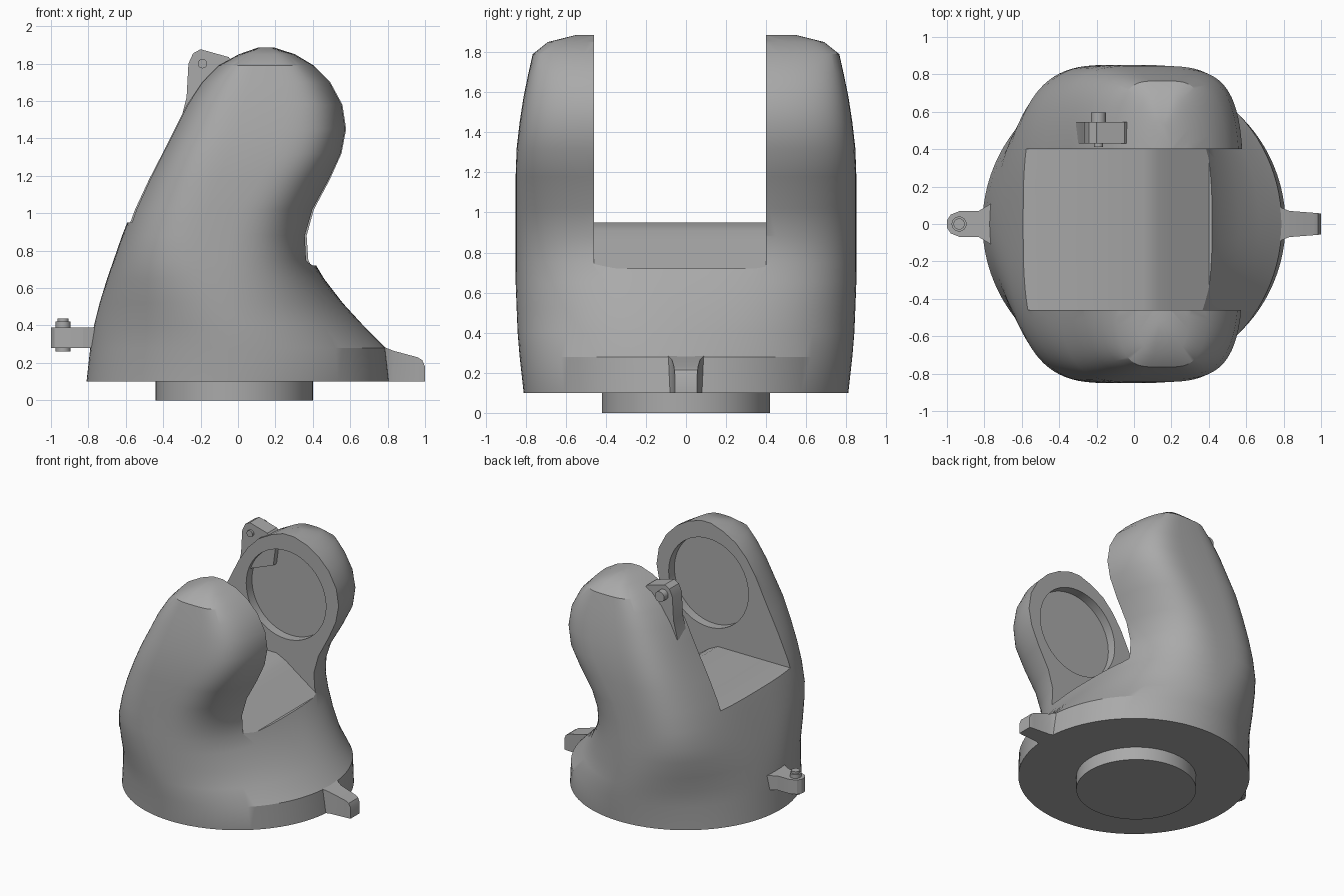
import bpy
import bmesh
from math import cos, sin, pi, radians, copysign
from mathutils import Matrix

cube = bpy.data.objects.get("Cube")
if cube:
    bpy.data.objects.remove(cube, do_unlink=True)

grey = bpy.data.materials.new("plain grey")
grey.use_nodes = True
tone = (0.4, 0.4, 0.4, 1)
grey.diffuse_color = tone
grey.node_tree.nodes["Principled BSDF"].inputs["Base Color"].default_value = tone


def finish(name, bm, angle=30):
    """Turn a bmesh into a named, shaded object."""
    bmesh.ops.recalc_face_normals(bm, faces=bm.faces)
    mesh = bpy.data.meshes.new(name)
    bm.to_mesh(mesh)
    bm.free()
    mesh.materials.append(grey)
    obj = bpy.data.objects.new(name, mesh)
    bpy.context.collection.objects.link(obj)
    shade(obj, angle)
    return obj


def shade(obj, angle):
    bpy.ops.object.select_all(action="DESELECT")
    obj.select_set(True)
    bpy.context.view_layer.objects.active = obj
    bpy.ops.object.shade_smooth_by_angle(angle=radians(angle))


def loft(name, rings, angle=30):
    """Skin closed rings of equal length and cap both ends."""
    bm = bmesh.new()
    loops = [[bm.verts.new(p) for p in ring] for ring in rings]
    for low, high in zip(loops, loops[1:]):
        for i in range(len(low)):
            bm.faces.new((low[i - 1], low[i], high[i], high[i - 1]))
    bm.faces.new(loops[0])
    bm.faces.new(loops[-1])
    return finish(name, bm, angle)


def prism_y(name, outline, lo, hi):
    return loft(name, [[(x, y, z) for x, z in outline] for y in (lo, hi)])


def prism_z(name, outline, lo, hi):
    return loft(name, [[(x, y, z) for x, y in outline] for z in (lo, hi)])


def disc(cx, cy, r, count=64):
    return [(cx + r * cos(2 * pi * i / count), cy + r * sin(2 * pi * i / count))
            for i in range(count)]


def cut(target, cutter):
    mod = target.modifiers.new("cut", "BOOLEAN")
    mod.operation = "DIFFERENCE"
    mod.solver = "EXACT"
    mod.object = cutter
    cutter.hide_render = True
    bpy.ops.object.select_all(action="DESELECT")
    target.select_set(True)
    bpy.context.view_layer.objects.active = target
    bpy.ops.object.modifier_apply(modifier=mod.name)
    bpy.data.objects.remove(cutter, do_unlink=True)


def rounded_ring(z, left, right, depth, power, count=96):
    """Superellipse cross-section of the body."""
    mid, half = (left + right) / 2, (right - left) / 2
    ring = []
    for i in range(count):
        c, s = cos(2 * pi * i / count), sin(2 * pi * i / count)
        ring.append((mid + half * copysign(abs(c) ** (2 / power), c),
                     depth * copysign(abs(s) ** (2 / power), s), z))
    return ring


# Yoke body: height, left edge, right edge, half depth, squareness
sections = [
    (.1, -.81, .81, .81, 2), (.28, -.79, .79, .83, 2),
    (.4, -.77, .67, .84, 2), (.52, -.74, .56, .845, 2.2),
    (.65, -.7, .46, .85, 2.5), (.75, -.665, .4, .85, 2.8),
    (.88, -.62, .385, .85, 3), (1.02, -.565, .42, .85, 3.2),
    (1.18, -.485, .5, .85, 3.6), (1.32, -.41, .56, .845, 4),
    (1.45, -.345, .585, .83, 4), (1.58, -.28, .565, .81, 4),
    (1.7, -.2, .5, .785, 4), (1.79, -.11, .41, .765, 4),
    (1.85, 0, .31, .69, 4), (1.885, .1, .2, .55, 4),
]
body = loft("yoke_body", [rounded_ring(*row) for row in sections])

# Slot between the arms, with a flat floor that falls away on one side
slot = [(-1, .95), (.05, .95), (.13, .91), (.2, .86), (.4, .72),
        (1, .72), (1, 2.1), (-1, 2.1)]
cut(body, prism_y("slot_cutter", slot, -.46, .4))

# Round bearing recesses in the inner faces of both arms
cut(body, prism_y("recess_cutter", disc(.13, 1.42, .34), -.53, .47))
shade(body, 28)

# Turntable stub under the body
prism_z("base_stub", disc(-.02, 0, .42), 0, .11)

# Side lug with a vertical pin
edge = [(-.72, .13), (-.78, .1), (-.83, .07), (-.93, .07), (-.98, .05), (-1, .02)]
lug = edge + [(x, -y) for x, y in reversed(edge)]
prism_z("side_lug", lug, .28, .39)
prism_z("side_pin", disc(-.935, 0, .04, 24), .262, .42)
prism_z("side_pin_cap", disc(-.935, 0, .03, 24), .42, .437)

# Pointer fin opposite the lug: distance, half width, top height
fin = [(.72, .13, .3), (.78, .09, .285), (.83, .07, .265),
       (.96, .06, .23), (.985, .058, .215), (1, .055, .18)]
loft("pointer_fin", [[(x, -w, .1), (x, w, .1), (x, w, t), (x, -w, t)]
                     for x, w, t in fin])

# Ear on the rear arm with a cross pin
ear = [(-.31, 1.48), (-.275, 1.62), (-.265, 1.8), (-.24, 1.855), (-.2, 1.877),
       (-.14, 1.86), (-.05, 1.835), (.02, 1.75), (0, 1.6)]
prism_y("arm_ear", ear, .43, .545)
prism_y("ear_pin", disc(-.19, 1.8, .025, 24), .412, .56)
prism_y("ear_pin_head", disc(-.19, 1.8, .04, 24), .545, .595)
